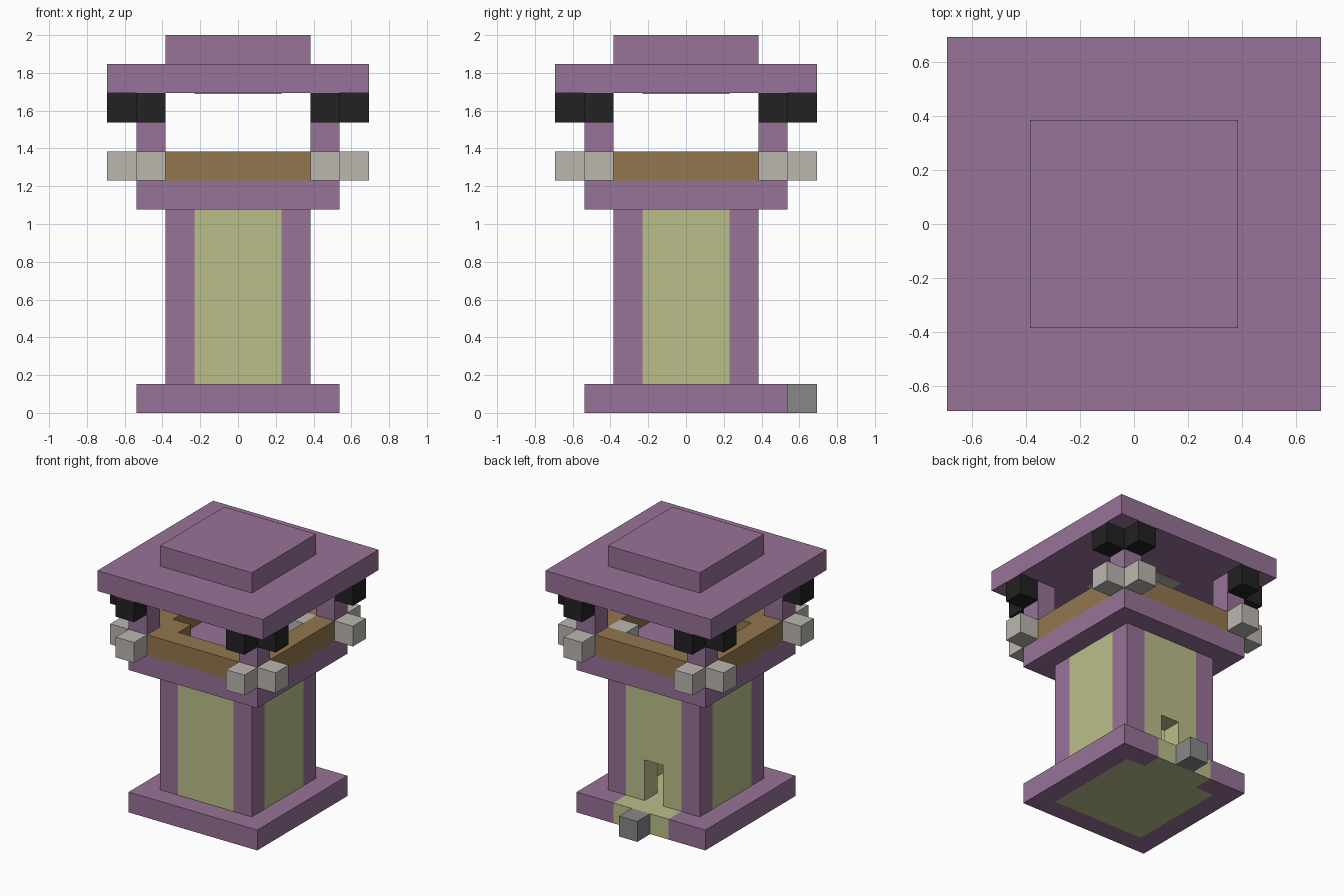
import bpy
import bmesh

old = bpy.data.objects.get("Cube")
if old:
    bpy.data.objects.remove(old, do_unlink=True)

U = 2 / 13  # edge of one block


def linear(c):
    c /= 255
    return c / 12.92 if c <= 0.04045 else ((c + 0.055) / 1.055) ** 2.4


def material(name, r, g, b):
    m = bpy.data.materials.new(name)
    m.use_nodes = True
    col = (linear(r), linear(g), linear(b), 1)
    m.diffuse_color = col
    m.node_tree.nodes["Principled BSDF"].inputs["Base Color"].default_value = col
    return m


PURPLE = material("purple", 151, 115, 151)
GREEN = material("pale green", 187, 190, 138)
BROWN = material("brown wood", 146, 119, 78)
LIGHT = material("light grey", 187, 182, 175)
STONE = material("stone grey", 136, 136, 136)
BLACK = material("black", 34, 34, 34)


def blocks(name, mat, *boxes):
    """One object from boxes (x0, x1, y0, y1, z0, z1), measured in blocks."""
    bm = bmesh.new()
    for x0, x1, y0, y1, z0, z1 in boxes:
        for v in bmesh.ops.create_cube(bm, size=1)["verts"]:
            v.co = ((x1 if v.co.x > 0 else x0) * U,
                    (y1 if v.co.y > 0 else y0) * U,
                    (z1 if v.co.z > 0 else z0) * U)
    me = bpy.data.meshes.new(name)
    bm.to_mesh(me)
    bm.free()
    me.materials.append(mat)
    ob = bpy.data.objects.new(name, me)
    bpy.context.collection.objects.link(ob)
    return ob


def square(h, z0, z1):
    return (-h, h, -h, h, z0, z1)


def cell(x, y, z0, z1):
    return (x - .5, x + .5, y - .5, y + .5, z0, z1)


corners = [(sx, sy) for sx in (-1, 1) for sy in (-1, 1)]

# Base: floor with a path to the back door, purple rim and doorstep
blocks("base_floor", GREEN, square(2.5, 0, 1), (-1.5, 1.5, 2.5, 3.5, 0, 1))
blocks("base_rim", PURPLE,
       (-3.5, 3.5, -3.5, -2.5, 0, 1),
       (-3.5, -2.5, -2.5, 3.5, 0, 1), (2.5, 3.5, -2.5, 3.5, 0, 1),
       (-2.5, -1.5, 2.5, 3.5, 0, 1), (1.5, 2.5, 2.5, 3.5, 0, 1))
blocks("doorstep", STONE, cell(0, 4, 0, 1))

# Hollow shaft: corner columns, walls and the doorway at the back
blocks("shaft_columns", PURPLE, *[cell(2 * sx, 2 * sy, 1, 7) for sx, sy in corners])
blocks("shaft_walls", GREEN,
       (-1.5, 1.5, -2.5, -1.5, 1, 7),
       (-2.5, -1.5, -1.5, 1.5, 1, 7), (1.5, 2.5, -1.5, 1.5, 1, 7))
blocks("door_wall", GREEN,
       cell(-1, 2, 1, 3), cell(1, 2, 1, 3), (-1.5, 1.5, 1.5, 2.5, 3, 7))

# Lookout platform with railing and furniture in two corners
blocks("platform", PURPLE, square(3.5, 7, 8))
blocks("railing", BROWN,
       (-2.5, 2.5, -3.5, -2.5, 8, 9), (-2.5, 2.5, 2.5, 3.5, 8, 9),
       (-3.5, -2.5, -2.5, 2.5, 8, 9), (2.5, 3.5, -2.5, 2.5, 8, 9))
blocks("wooden_crate", BROWN, cell(-2, -2, 8, 9))
blocks("grey_crate", LIGHT, cell(2, 2, 8, 9))

# Corner posts, with a pair of pale and dark blocks outside each
blocks("roof_posts", PURPLE, *[cell(3 * sx, 3 * sy, 8, 11) for sx, sy in corners])
outside = [(a * sx, b * sy) for sx, sy in corners for a, b in ((4, 3), (3, 4))]
blocks("pale_corner_blocks", LIGHT, *[cell(x, y, 8, 9) for x, y in outside])
blocks("dark_corner_blocks", BLACK, *[cell(x, y, 10, 11) for x, y in outside])

# Roof with a ceiling panel
blocks("roof_slab", PURPLE, square(4.5, 11, 12))
blocks("roof_cap", PURPLE, square(2.5, 12, 13))
blocks("ceiling_panel", LIGHT, square(1.5, 10.97, 11))
